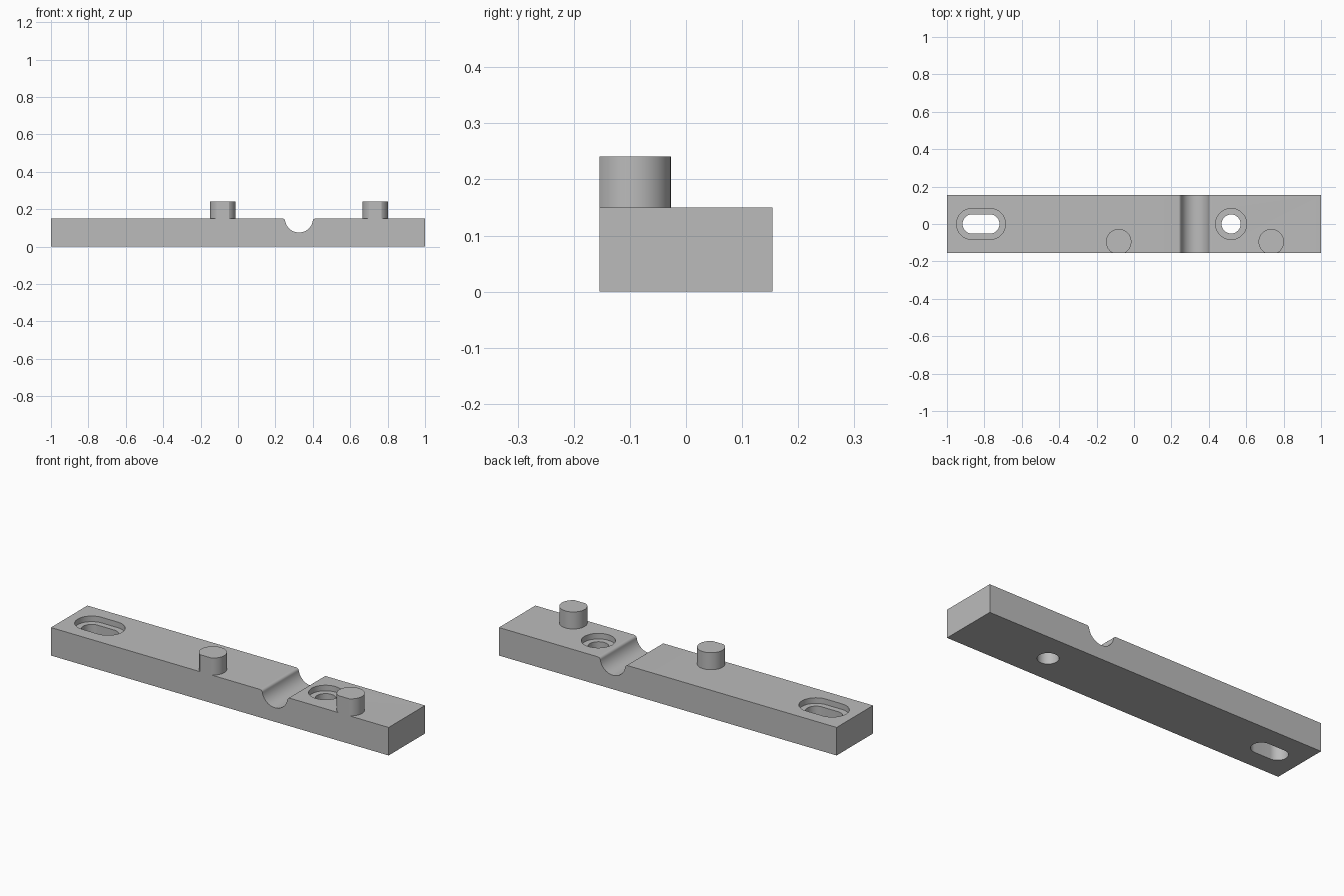
import bpy, bmesh
from math import sin, cos, pi, asin, atan2, sqrt
from mathutils import Vector

cube = bpy.data.objects.get("Cube")
if cube:
    bpy.data.objects.remove(cube, do_unlink=True)

HALF_LEN, HALF_WID, HEIGHT = 1.0, 0.154, 0.15
POST_TOP, POST_R, POST_Y = 0.241, 0.068, -0.095
BORE_DEPTH = 0.03

grey = bpy.data.materials.new("plain grey")
grey.use_nodes = True
colour = (0.5, 0.5, 0.5, 1)
grey.diffuse_color = colour
grey.node_tree.nodes["Principled BSDF"].inputs["Base Color"].default_value = colour


def arc(cx, cy, r, start, end, steps=24):
    return [(cx + r * cos(start + (end - start) * i / steps),
             cy + r * sin(start + (end - start) * i / steps)) for i in range(steps + 1)]


def extrude(name, points, direction):
    """Closed prism from a ring of 3D points swept along a direction."""
    bm = bmesh.new()
    face = bm.faces.new([bm.verts.new(p) for p in points])
    swept = bmesh.ops.extrude_face_region(bm, geom=[face], use_keep_orig=True)
    verts = [v for v in swept["geom"] if isinstance(v, bmesh.types.BMVert)]
    bmesh.ops.translate(bm, verts=verts, vec=Vector(direction))
    bmesh.ops.recalc_face_normals(bm, faces=bm.faces)
    mesh = bpy.data.meshes.new(name)
    bm.to_mesh(mesh)
    bm.free()
    mesh.materials.append(grey)
    obj = bpy.data.objects.new(name, mesh)
    bpy.context.collection.objects.link(obj)
    return obj


def activate(obj):
    bpy.ops.object.select_all(action="DESELECT")
    obj.select_set(True)
    bpy.context.view_layer.objects.active = obj


def smooth(obj):
    activate(obj)
    bpy.ops.object.shade_smooth_by_angle(angle=pi / 6)


def cut_slot(target, cx, half_straight, r, z0, z1):
    """Vertical pocket: round when half_straight is 0, otherwise an oblong."""
    if half_straight:
        ring = (arc(cx + half_straight, 0, r, -pi / 2, pi / 2)
                + arc(cx - half_straight, 0, r, pi / 2, 3 * pi / 2))
    else:
        ring = arc(cx, 0, r, 0, 2 * pi, 48)[:-1]
    cutter = extrude("pocket_cutter", [(x, y, z0) for x, y in ring], (0, 0, z1 - z0))
    cutter.hide_render = True
    mod = target.modifiers.new("pocket", "BOOLEAN")
    mod.operation, mod.solver, mod.object = "DIFFERENCE", "EXACT", cutter
    activate(target)
    bpy.ops.object.modifier_apply(modifier=mod.name)
    bpy.data.objects.remove(cutter, do_unlink=True)


# Bar with a round cross groove whose lips are filleted
groove_x, groove_r, lip = 0.326, 0.075, 0.015
lip_dx = sqrt((groove_r + lip) ** 2 - lip ** 2)
tilt = atan2(lip, lip_dx)
profile = [(-HALF_LEN, 0), (-HALF_LEN, HEIGHT)]
profile += arc(groove_x - lip_dx, HEIGHT - lip, lip, pi / 2, tilt, 8)
profile += arc(groove_x, HEIGHT, groove_r, pi + tilt, 2 * pi - tilt, 32)[1:-1]
profile += arc(groove_x + lip_dx, HEIGHT - lip, lip, pi - tilt, pi / 2, 8)
profile += [(HALF_LEN, HEIGHT), (HALF_LEN, 0)]
bar = extrude("bar", [(x, -HALF_WID, z) for x, z in profile], (0, 2 * HALF_WID, 0))

# Counterbored slot and counterbored round hole
for cx, straight, outer, inner in ((-0.818, 0.048, 0.083, 0.051), (0.519, 0, 0.083, 0.051)):
    cut_slot(bar, cx, straight, outer, HEIGHT - BORE_DEPTH, HEIGHT + 0.1)
    cut_slot(bar, cx, straight, inner, -0.1, HEIGHT + 0.1)
smooth(bar)

# Locating posts, trimmed flush with the front of the bar
flat = asin((-HALF_WID - POST_Y) / POST_R)
for name, cx in (("middle_post", -0.082), ("end_post", 0.734)):
    ring = arc(cx, POST_Y, POST_R, flat, pi - flat, 48)
    smooth(extrude(name, [(x, y, HEIGHT) for x, y in ring], (0, 0, POST_TOP - HEIGHT)))
